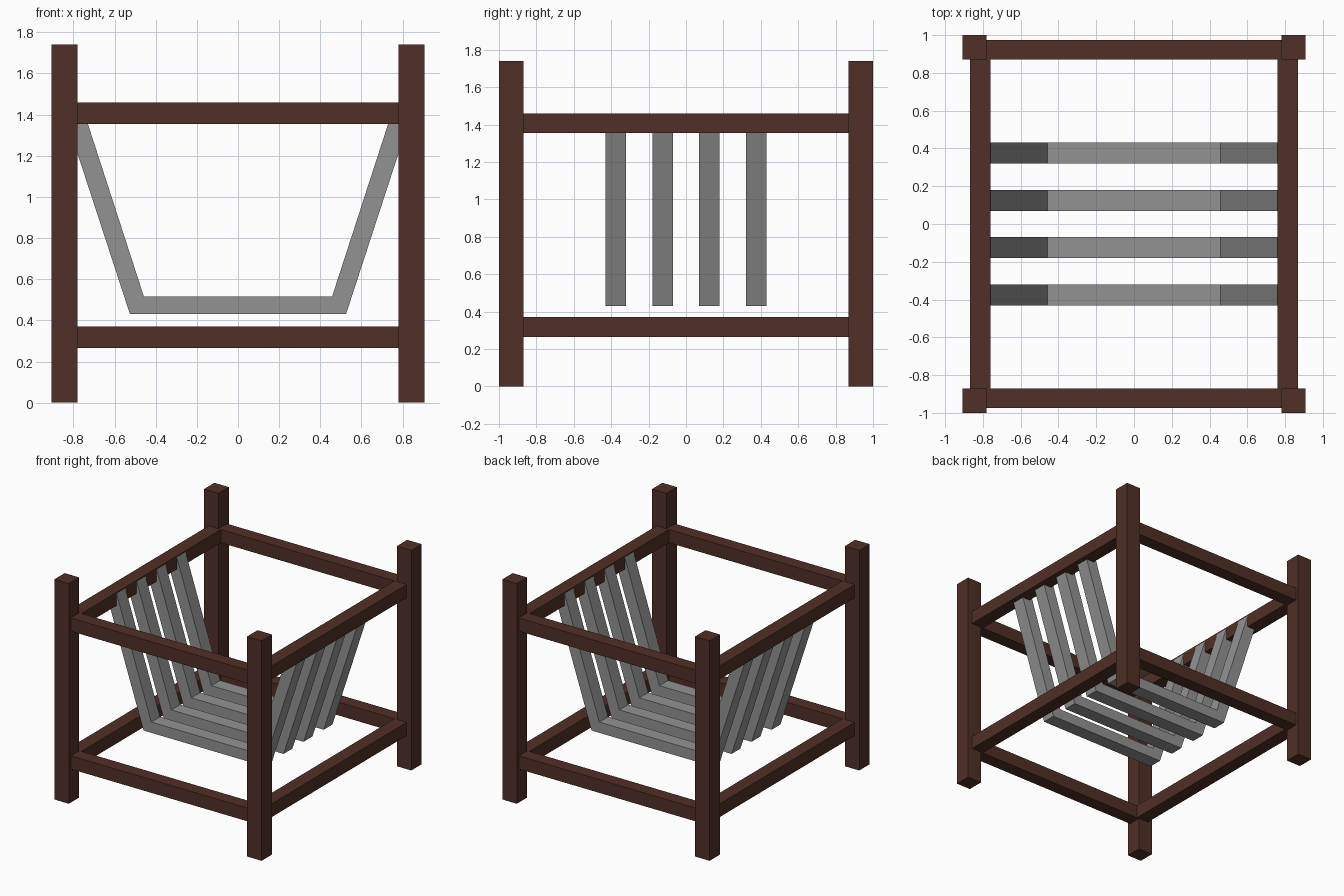
import bpy

if "Cube" in bpy.data.objects:
    bpy.data.objects.remove(bpy.data.objects["Cube"])

def material(name, rgb):
    m = bpy.data.materials.new(name)
    m.diffuse_color = (*rgb, 1)
    m.use_nodes = True
    m.node_tree.nodes["Principled BSDF"].inputs["Base Color"].default_value = m.diffuse_color
    return m

wood = material("dark brown wood", (0.082, 0.029, 0.020))
grey = material("grey slats", (0.29, 0.29, 0.29))

def mesh_object(name, verts, faces, mat):
    me = bpy.data.meshes.new(name)
    me.from_pydata(verts, [], faces)
    me.materials.append(mat)
    ob = bpy.data.objects.new(name, me)
    bpy.context.collection.objects.link(ob)
    return ob

def extrude_y(name, profile, y0, y1, mat):
    """Solid from an anticlockwise x-z profile (seen from the front)."""
    n = len(profile)
    verts = [(x, y, z) for y in (y0, y1) for x, z in profile]
    faces = [tuple(range(n)), tuple(range(2 * n - 1, n - 1, -1))]
    faces += [(i, i + n, (i + 1) % n + n, (i + 1) % n) for i in range(n)]
    return mesh_object(name, verts, faces, mat)

def box(name, x0, x1, y0, y1, z0, z1, mat):
    return extrude_y(name, [(x0, z0), (x1, z0), (x1, z1), (x0, z1)], y0, y1, mat)

def span(s, a, b):
    return (a, b) if s > 0 else (-b, -a)

# Corner posts
for sx, side in ((-1, "left"), (1, "right")):
    for sy, end in ((-1, "front"), (1, "back")):
        box(f"{end}_{side}_post", *span(sx, 0.78, 0.907), *span(sy, 0.87, 1.0), 0, 1.74, wood)

# Lower and upper rails on all four sides
for level, z0, z1 in (("lower", 0.265, 0.37), ("upper", 1.355, 1.46)):
    for s, end, side in ((-1, "front", "left"), (1, "back", "right")):
        box(f"{level}_{end}_rail", -0.78, 0.78, *span(s, 0.87, 0.975), z0, z1, wood)
        box(f"{level}_{side}_rail", *span(s, 0.76, 0.867), -0.87, 0.87, z0, z1, wood)

# Hanging cradle slats: mitred trough profile, ends sunk into the upper rails
outer = [(0.525, 0.43), (0.845, 1.41)]
inner = [(0.762, 1.455), (0.457, 0.515)]
right = outer + inner
profile = right + [(-x, z) for x, z in reversed(right)]
for i, y in enumerate((-0.376, -0.125, 0.125, 0.376)):
    extrude_y(f"cradle_slat_{i + 1}", profile, y - 0.055, y + 0.055, grey)
